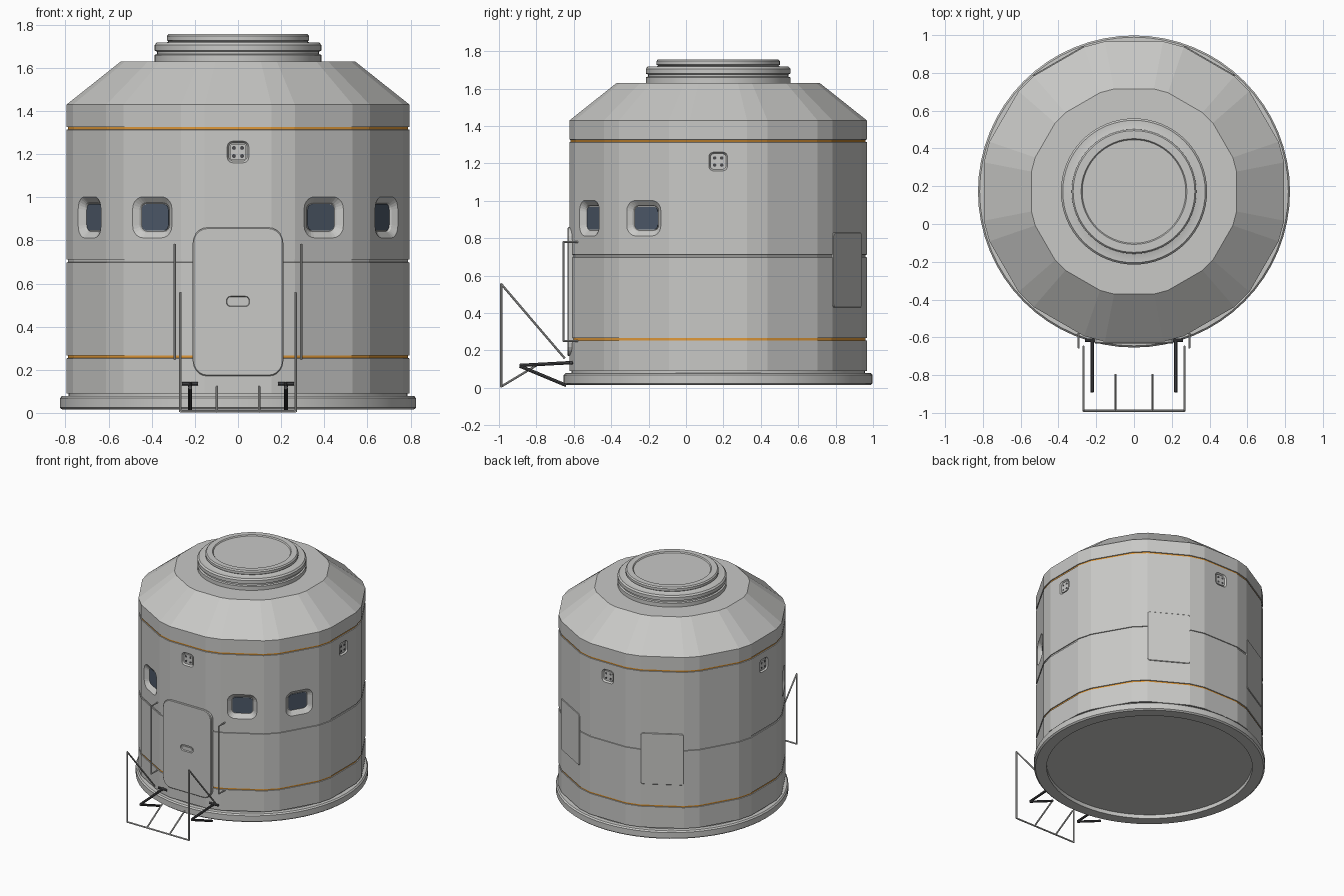
import bpy, bmesh
from math import sin, cos, pi, radians
from mathutils import Vector

CY = 0.172          # hull axis in y
FLAT = 0.795        # distance from axis to a wide wall face
BANDS = (0.26, 1.32)

if "Cube" in bpy.data.objects:
    bpy.data.objects.remove(bpy.data.objects["Cube"])


def material(name, rgb):
    m = bpy.data.materials.new(name)
    m.use_nodes = True
    m.diffuse_color = (*rgb, 1)
    m.node_tree.nodes["Principled BSDF"].inputs["Base Color"].default_value = (*rgb, 1)
    return m


GREY = material("light_grey", (0.58, 0.58, 0.565))
ORANGE = material("orange", (0.75, 0.32, 0.04))
GLASS = material("blue_grey_glass", (0.075, 0.1, 0.14))
DARK = material("dark_metal", (0.07, 0.07, 0.075))


def finish(name, bm, mats, smooth=False):
    bmesh.ops.recalc_face_normals(bm, faces=bm.faces)
    me = bpy.data.meshes.new(name)
    bm.to_mesh(me)
    bm.free()
    ob = bpy.data.objects.new(name, me)
    bpy.context.collection.objects.link(ob)
    for m in mats:
        me.materials.append(m)
    if smooth:
        activate(ob)
        bpy.ops.object.shade_smooth_by_angle(angle=radians(30))
    return ob


def activate(ob):
    bpy.ops.object.select_all(action='DESELECT')
    ob.select_set(True)
    bpy.context.view_layer.objects.active = ob


def loft(bm, loops):
    """Skin a list of equal point loops and cap both ends."""
    rings = [[bm.verts.new(p) for p in loop] for loop in loops]
    n = len(rings[0])
    for a, b in zip(rings, rings[1:]):
        for i in range(n):
            j = (i + 1) % n
            bm.faces.new((a[i], a[j], b[j], b[i]))
    bm.faces.new(rings[0])
    bm.faces.new(rings[-1])


def lathe(bm, profile, angles):
    loft(bm, [[(r * sin(a), CY - r * cos(a), z) for a in angles] for r, z in profile])


def on_wall(angle, dist, u, z):
    """Point at an angle around the hull (0 = front), u sideways along the wall."""
    a = radians(angle)
    return Vector((dist * sin(a) + u * cos(a), CY - dist * cos(a) + u * sin(a), z))


def rounded(w, h, r):
    pts = []
    for q, (sx, sy) in enumerate(((1, 1), (-1, 1), (-1, -1), (1, -1))):
        for k in range(6):
            a = (q + k / 5) * pi / 2
            pts.append((sx * (w / 2 - r) + r * cos(a), sy * (h / 2 - r) + r * sin(a)))
    return pts


def slab(bm, angle, z, layers, u=0):
    """Rounded slab facing outward; layers are (width, height, corner, distance)."""
    loft(bm, [[on_wall(angle, d, u + x, z + y) for x, y in rounded(w, h, r)]
              for w, h, r, d in layers])


def rods(name, segments, radius, mat):
    bm = bmesh.new()
    for a, b in segments:
        a, b = Vector(a), Vector(b)
        d = b - a
        rot = d.to_track_quat('Z', 'Y').to_matrix().to_4x4()
        rot.translation = (a + b) / 2
        bmesh.ops.create_cone(bm, cap_ends=True, segments=8, radius1=radius,
                              radius2=radius, depth=d.length + radius, matrix=rot)
    return finish(name, bm, [mat], True)


def carve(target, bm):
    cutter = finish("cutter", bm, [GREY])
    cutter.hide_render = True
    mod = target.modifiers.new("carve", 'BOOLEAN')
    mod.operation = 'DIFFERENCE'
    mod.solver = 'EXACT'
    mod.object = cutter
    activate(target)
    bpy.ops.object.modifier_apply(modifier=mod.name)
    bpy.data.objects.remove(cutter)


# Hull: twelve wide walls with narrow chamfered corners, grooves and sloped roof
wall_angles = [radians(30 * k + s) for k in range(12) for s in (-11, 11)]
profile = [(FLAT, 0.09)]
for z in (BANDS[0], 0.705, BANDS[1]):
    profile += [(FLAT, z - 0.007), (FLAT - 0.006, z - 0.006),
                (FLAT - 0.006, z + 0.006), (FLAT, z + 0.007)]
profile += [(FLAT, 1.43), (0.543, 1.63)]
bm = bmesh.new()
lathe(bm, [(r / cos(radians(11)), z) for r, z in profile], wall_angles)
for f in bm.faces:
    c = f.calc_center_median()
    if any(abs(c.z - z) < 0.002 for z in BANDS):
        f.material_index = 1
hull = finish("hull", bm, [GREY, ORANGE])

# Window and vent recesses
WINDOWS = (-60, -30, 30, 60)
VENTS = (0, 90, 180, 270)
bm = bmesh.new()
for a in WINDOWS:
    slab(bm, a, 0.907, [(0.15, 0.13, 0.03, FLAT - 0.03), (0.16, 0.14, 0.035, FLAT - 0.02),
                        (0.21, 0.19, 0.055, FLAT), (0.21, 0.19, 0.055, FLAT + 0.03)])
for a in VENTS:
    slab(bm, a, 1.21, [(0.084, 0.084, 0.02, FLAT - 0.014), (0.1, 0.1, 0.025, FLAT),
                       (0.1, 0.1, 0.025, FLAT + 0.02)])
carve(hull, bm)

# Window panes
bm = bmesh.new()
for a in WINDOWS:
    slab(bm, a, 0.907, [(0.142, 0.122, 0.025, FLAT - 0.032), (0.142, 0.122, 0.025, FLAT - 0.026)])
finish("window_panes", bm, [GLASS])

# Vent plates with four holes each
plates, holes = bmesh.new(), bmesh.new()
for a in VENTS:
    slab(plates, a, 1.21, [(0.076, 0.076, 0.018, FLAT - 0.018), (0.076, 0.076, 0.018, FLAT - 0.006)])
    for u in (-0.019, 0.019):
        for dz in (-0.019, 0.019):
            slab(holes, a, 1.21 + dz, [(0.018, 0.018, 0.0088, FLAT - 0.008),
                                       (0.018, 0.018, 0.0088, FLAT - 0.005)], u)
finish("vent_plates", plates, [GREY])
finish("vent_holes", holes, [DARK])

# Door with recessed handle
bm = bmesh.new()
slab(bm, 0, 0.515, [(0.42, 0.69, 0.07, 0.74), (0.42, 0.69, 0.07, FLAT + 0.005),
                    (0.41, 0.68, 0.065, FLAT + 0.01)])
door = finish("door", bm, [GREY])
bm = bmesh.new()
slab(bm, 0, 0.517, [(0.096, 0.036, 0.014, FLAT - 0.01), (0.108, 0.048, 0.02, FLAT + 0.01),
                    (0.108, 0.048, 0.02, FLAT + 0.03)])
carve(door, bm)
bm = bmesh.new()
slab(bm, 0, 0.517, [(0.084, 0.024, 0.01, FLAT - 0.015), (0.084, 0.024, 0.01, FLAT + 0.006)])
finish("door_handle", bm, [GREY])

# Rear access panels
bm = bmesh.new()
for a in (150, 210):
    slab(bm, a, 0.63, [(0.31, 0.4, 0.018, 0.76), (0.31, 0.4, 0.018, FLAT + 0.003),
                       (0.304, 0.394, 0.015, FLAT + 0.006)])
finish("access_panels", bm, [GREY])

# Round base with hollow underside, and roof hatch
circle = [2 * pi * k / 64 for k in range(64)]
bm = bmesh.new()
lathe(bm, [(0.735, 0.045), (0.735, 0.015), (0.815, 0.015), (0.826, 0.024), (0.826, 0.068),
           (0.817, 0.078), (0.785, 0.079), (0.785, 0.1)], circle)
finish("base_ring", bm, [GREY], True)
bm = bmesh.new()
lathe(bm, [(0.387, 1.61), (0.387, 1.66), (0.375, 1.664), (0.375, 1.675), (0.387, 1.68),
           (0.387, 1.706), (0.377, 1.717), (0.332, 1.717), (0.322, 1.722), (0.33, 1.728),
           (0.33, 1.747), (0.322, 1.756), (0.28, 1.756), (0.274, 1.748)], circle)
finish("roof_hatch", bm, [GREY], True)

# Handrails beside the door
segs = []
for x in (-0.293, 0.293):
    segs.append(((x, -0.655, 0.25), (x, -0.655, 0.78)))
    segs += [((x, -0.655, z), (x, -0.58, z)) for z in (0.25, 0.78)]
rods("handrails", segs, 0.005, GREY)

# Folding step frame
segs = [((-0.267, -0.988, 0.007), (0.267, -0.988, 0.007))]
for s in (-1, 1):
    x = 0.267 * s
    segs += [((x, -0.988, 0.007), (x, -0.988, 0.555)),
             ((x, -0.988, 0.555), (x, -0.65, 0.16)),
             ((0.098 * s, -0.988, 0.007), (0.098 * s, -0.80, 0.12))]
rods("step_frame", segs, 0.006, GREY)

# Folding support struts and hinge pins
segs = []
for s in (-1, 1):
    x = 0.222 * s
    segs += [((x, -0.885, 0.12), (x, -0.61, 0.135)),
             ((x, -0.885, 0.115), (x, -0.645, 0.015)),
             ((0.19 * s, -0.615, 0.135), (0.255 * s, -0.615, 0.135))]
rods("support_struts", segs, 0.009, DARK)
